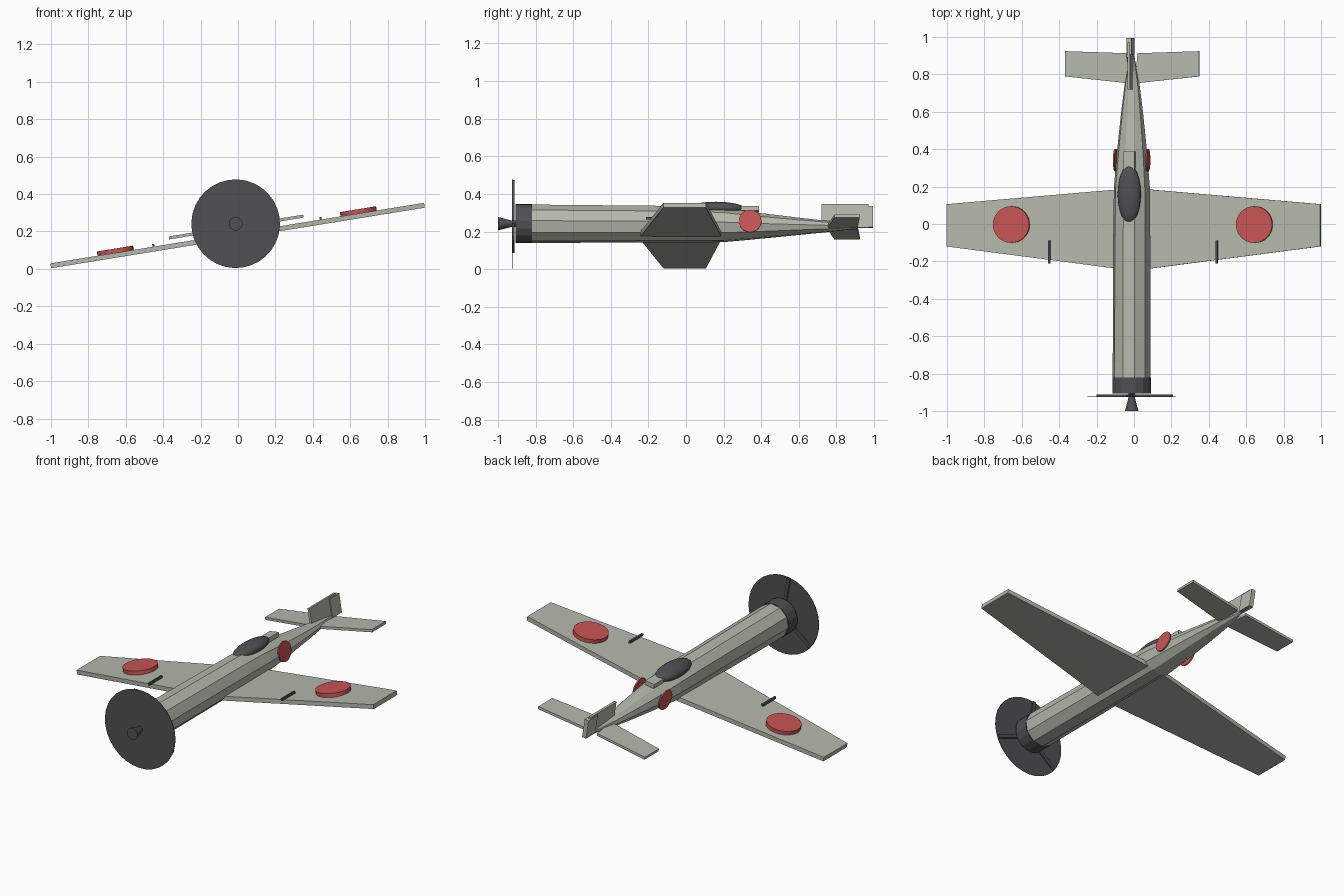
import bpy, bmesh, math
from mathutils import Matrix, Vector

cube = bpy.data.objects.get("Cube")
if cube:
    bpy.data.objects.remove(cube, do_unlink=True)


def material(name, rgb):
    m = bpy.data.materials.new(name)
    m.use_nodes = True
    m.diffuse_color = (*rgb, 1)
    m.node_tree.nodes["Principled BSDF"].inputs["Base Color"].default_value = (*rgb, 1)
    return m


GREY = material("pale_grey_green", (0.46, 0.48, 0.41))
DARK = material("dark_grey", (0.08, 0.08, 0.085))
RED = material("red", (0.58, 0.09, 0.09))

# The whole aircraft is banked about its long axis
BANK = Matrix.Translation((-0.0125, 0, 0.2415)) @ Matrix.Rotation(math.radians(-9.2), 4, 'Y')


def finish(name, bm, mat):
    bmesh.ops.recalc_face_normals(bm, faces=bm.faces)
    bm.transform(BANK)
    me = bpy.data.meshes.new(name)
    bm.to_mesh(me)
    bm.free()
    me.materials.append(mat)
    ob = bpy.data.objects.new(name, me)
    bpy.context.collection.objects.link(ob)
    return ob


def box(name, centre, size, mat, turn=Matrix()):
    bm = bmesh.new()
    m = turn @ Matrix.Translation(centre) @ Matrix.Diagonal((*size, 1))
    bmesh.ops.create_cube(bm, size=1, matrix=m)
    return finish(name, bm, mat)


def cylinder(name, centre, axis, r1, r2, depth, sides, mat):
    # r1 is the radius at the start of the axis, r2 at its end
    bm = bmesh.new()
    m = Matrix.Translation(centre) @ Vector(axis).to_track_quat('Z', 'Y').to_matrix().to_4x4()
    bmesh.ops.create_cone(bm, cap_ends=True, segments=sides, radius1=r1, radius2=r2,
                          depth=depth, matrix=m)
    return finish(name, bm, mat)


def plate(name, outline, z, thick, mat):
    bm = bmesh.new()
    face = bm.faces.new([bm.verts.new((x, y, z - thick / 2)) for x, y in outline])
    ext = bmesh.ops.extrude_face_region(bm, geom=[face])
    top = [v for v in ext["geom"] if isinstance(v, bmesh.types.BMVert)]
    bmesh.ops.translate(bm, verts=top, vec=(0, 0, thick))
    return finish(name, bm, mat)


# Fuselage: ten-sided loft of (y, half width, half height, centre height)
stations = [(-0.82, 0.103, 0.103, 0), (0, 0.1, 0.098, -0.003), (0.2, 0.097, 0.092, -0.007),
            (0.4, 0.08, 0.068, -0.012), (0.6, 0.059, 0.046, -0.014),
            (0.75, 0.04, 0.03, -0.015), (0.91, 0.01, 0.012, -0.015)]
bm = bmesh.new()
rings = []
for y, rx, rz, h in stations:
    angles = [math.tau * i / 10 for i in range(10)]
    rings.append([bm.verts.new((rx * math.cos(a), y, h + rz * math.sin(a))) for a in angles])
for a, b in zip(rings, rings[1:]):
    for i in range(10):
        j = (i + 1) % 10
        bm.faces.new((a[i], a[j], b[j], b[i]))
bm.faces.new(rings[0])
bm.faces.new(rings[-1])
finish("fuselage", bm, GREY)

# Nose: cowl, shaft, flared spinner, propeller disc and three blades
cylinder("cowl", (0, -0.863, 0), (0, 1, 0), 0.105, 0.105, 0.086, 16, DARK)
cylinder("propeller_shaft", (0, -0.915, 0), (0, 1, 0), 0.018, 0.018, 0.03, 16, DARK)
cylinder("spinner", (0, -0.96, 0), (0, 1, 0), 0.036, 0.015, 0.08, 24, DARK)
cylinder("propeller_disc", (0, -0.923, 0), (0, 1, 0), 0.237, 0.237, 0.003, 32, DARK)
for i in range(3):
    turn = Matrix.Rotation(math.tau * i / 3, 4, 'Y')
    box(f"propeller_blade_{i + 1}", (0, -0.917, 0.118), (0.02, 0.01, 0.232), DARK, turn)

# Main wing, straight through the belly
WING_Z = -0.064
plate("wing", [(0, -0.25), (1.012, -0.12), (1.012, 0.106), (0, 0.192),
               (-1.012, 0.106), (-1.012, -0.12)], WING_Z, 0.026, GREY)

# Paired parts
for s, side in ((1, "left"), (-1, "right")):
    cylinder(f"wing_roundel_{side}", (s * 0.658, -0.003, WING_Z + 0.019), (0, 0, 1),
             0.098, 0.098, 0.034, 32, RED)
    cylinder(f"fuselage_roundel_{side}", (s * 0.088, 0.341, 0), (1, 0, 0),
             0.06, 0.06, 0.008, 32, RED)
    box(f"gun_{side}", (s * 0.453, -0.15, WING_Z + 0.02), (0.011, 0.124, 0.014), DARK)
    plate(f"tailplane_{side}", [(s * 0.015, 0.752), (s * 0.364, 0.789),
                                (s * 0.364, 0.924), (s * 0.03, 0.913)], -0.018, 0.016, GREY)

# Canopy and the fairing behind it
bm = bmesh.new()
bmesh.ops.create_uvsphere(bm, u_segments=24, v_segments=16, radius=1,
                          matrix=Matrix.Translation((0, 0.16, 0.08))
                          @ Matrix.Diagonal((0.063, 0.154, 0.037, 1))
                          @ Matrix.Rotation(math.pi / 2, 4, 'X'))
canopy = finish("canopy", bm, DARK)
canopy.data.shade_smooth()
box("canopy_fairing", (0, 0.31, 0.078), (0.06, 0.155, 0.026), GREY)

# Fin and rudder
box("fin", (0, 0.845, 0.041), (0.014, 0.25, 0.126), GREY)
box("rudder", (0, 0.95, 0.037), (0.026, 0.09, 0.114), GREY)
